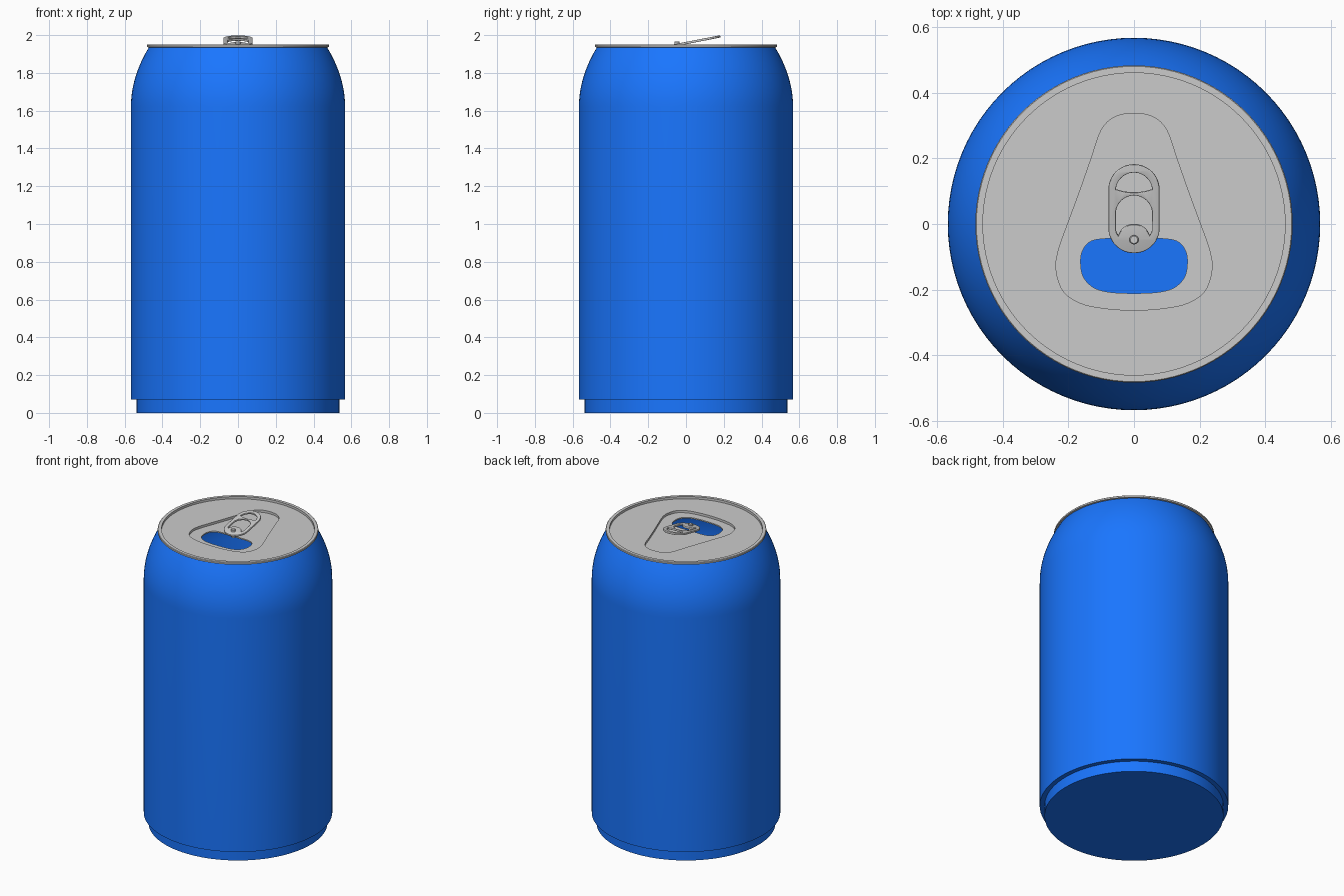
import bpy, bmesh, math

if "Cube" in bpy.data.objects:
    bpy.data.objects.remove(bpy.data.objects["Cube"])

blue = bpy.data.materials.new("blue_paint")
blue.diffuse_color = (0.01, 0.18, 1.0, 1)
blue.use_nodes = True
blue.node_tree.nodes["Principled BSDF"].inputs["Base Color"].default_value = blue.diffuse_color


def smooth(obj):
    bpy.ops.object.select_all(action='DESELECT')
    obj.select_set(True)
    bpy.context.view_layer.objects.active = obj
    bpy.ops.object.shade_smooth_by_angle(angle=math.radians(30))


def lathe(name, profile, mat=None, closed=False, steps=96):
    """Spin an (r, z) profile about the z axis."""
    bm = bmesh.new()
    vs = [bm.verts.new((r, 0, z)) for r, z in profile]
    pairs = list(zip(vs, vs[1:])) + ([(vs[-1], vs[0])] if closed else [])
    es = [bm.edges.new(p) for p in pairs]
    bmesh.ops.spin(bm, geom=vs + es, cent=(0, 0, 0), axis=(0, 0, 1),
                   angle=2 * math.pi, steps=steps)
    bmesh.ops.remove_doubles(bm, verts=bm.verts, dist=1e-5)
    bmesh.ops.recalc_face_normals(bm, faces=bm.faces)
    me = bpy.data.meshes.new(name)
    bm.to_mesh(me)
    bm.free()
    obj = bpy.data.objects.new(name, me)
    bpy.context.collection.objects.link(obj)
    if mat:
        me.materials.append(mat)
    smooth(obj)
    return obj


def plate(name, outlines, z_low, z_high, bevel=0.0):
    """Flat plate from an outer outline and hole outlines."""
    cu = bpy.data.curves.new(name, 'CURVE')
    cu.dimensions = '2D'
    cu.fill_mode = 'BOTH'
    cu.extrude = (z_high - z_low) / 2 - bevel
    cu.bevel_depth = bevel
    cu.bevel_resolution = 2
    for pts in outlines:
        sp = cu.splines.new('POLY')
        sp.points.add(len(pts) - 1)
        for p, (x, y) in zip(sp.points, pts):
            p.co = (x, y, 0, 1)
        sp.use_cyclic_u = True
    obj = bpy.data.objects.new(name, cu)
    bpy.context.collection.objects.link(obj)
    bpy.ops.object.select_all(action='DESELECT')
    obj.select_set(True)
    bpy.context.view_layer.objects.active = obj
    bpy.ops.object.convert(target='MESH')
    obj = bpy.context.view_layer.objects.active
    bm = bmesh.new()
    bm.from_mesh(obj.data)
    bmesh.ops.remove_doubles(bm, verts=bm.verts, dist=1e-5)
    bmesh.ops.recalc_face_normals(bm, faces=bm.faces)
    bm.to_mesh(obj.data)
    bm.free()
    obj.location.z = (z_low + z_high) / 2
    smooth(obj)
    return obj


def arc(cx, cy, r, a0, a1, n=24):
    return [(cx + r * math.cos(math.radians(a0 + (a1 - a0) * i / n)),
             cy + r * math.sin(math.radians(a0 + (a1 - a0) * i / n)))
            for i in range(n + 1)]


def rounded(pts, n=6):
    """Closed smooth curve through the points (Catmull-Rom)."""
    out, k = [], len(pts)
    for i in range(k):
        p0, p1, p2, p3 = (pts[(i + j - 1) % k] for j in range(4))
        for s in range(n):
            t = s / n
            out.append(tuple(
                0.5 * (2 * b + (c - a) * t + (2 * a - 5 * b + 4 * c - d) * t * t
                       + (3 * b - a - 3 * c + d) * t ** 3)
                for a, b, c, d in zip(p0, p1, p2, p3)))
    return out


def mirrored(half):
    """Complete a right-hand half outline whose ends lie on x = 0."""
    return half + [(-x, y) for x, y in half[-2:0:-1]]


# Painted body: base step, straight wall, curved shoulder
shoulder = [(0.567 - 0.095 * (i / 12) ** 2, 1.62 + 0.315 * i / 12) for i in range(13)]
lathe("can_body", [(0, 0), (0.538, 0), (0.538, 0.07), (0.567, 0.07)] + shoulder, blue)

# Raised rim around the lid
lathe("lid_rim", [(0.46, 1.92), (0.472, 1.935), (0.483, 1.937), (0.483, 1.947),
                  (0.48, 1.95), (0.46, 1.95)], closed=True)

# Lid with a sunken panel and the drinking hole
panel = rounded(mirrored([(0, .337), (.06, .325), (.1, .285), (.13, .2), (.165, .1),
                          (.2, .005), (.23, -.08), (.237, -.14), (.215, -.205),
                          (.16, -.242), (.08, -.258), (0, -.262)]))
mouth = rounded(mirrored([(0, -.045), (.09, -.045), (.135, -.055), (.158, -.085),
                          (.162, -.125), (.152, -.165), (.12, -.195), (.07, -.208),
                          (0, -.211)]))
circle = arc(0, 0, 0.461, 0, 360, 96)[:-1]
plate("lid_plate", [circle, panel], 1.92, 1.935)
plate("lid_panel", [panel, mouth], 1.912, 1.92)

# Pull tab: finger hole, slot around the rivet tongue, tilted up at the back
outer = arc(0, 0.107, 0.075, 0, 180) + arc(0, -0.012, 0.075, 180, 360)
finger_hole = arc(0, 0.105, 0.058, 0, 180) + [(-0.03, 0.097), (0, 0.095), (0.03, 0.097)]
slot = arc(0, 0.034, 0.058, 0, 180) + [(-0.057, -0.025)] \
    + arc(0, -0.05, 0.047, 172, 8) + [(0.057, -0.025)]
tab = plate("pull_tab", [outer, finger_hole, slot], -0.006, 0.006, bevel=0.003)
tab.rotation_euler.x = math.radians(11)
tab.location.z = 1.958

# Rivet holding the tab
rivet = lathe("rivet", [(0, 1.915), (0.014, 1.915), (0.014, 1.964), (0.011, 1.967),
                        (0, 1.967)], steps=24)
rivet.location.y = -0.048
